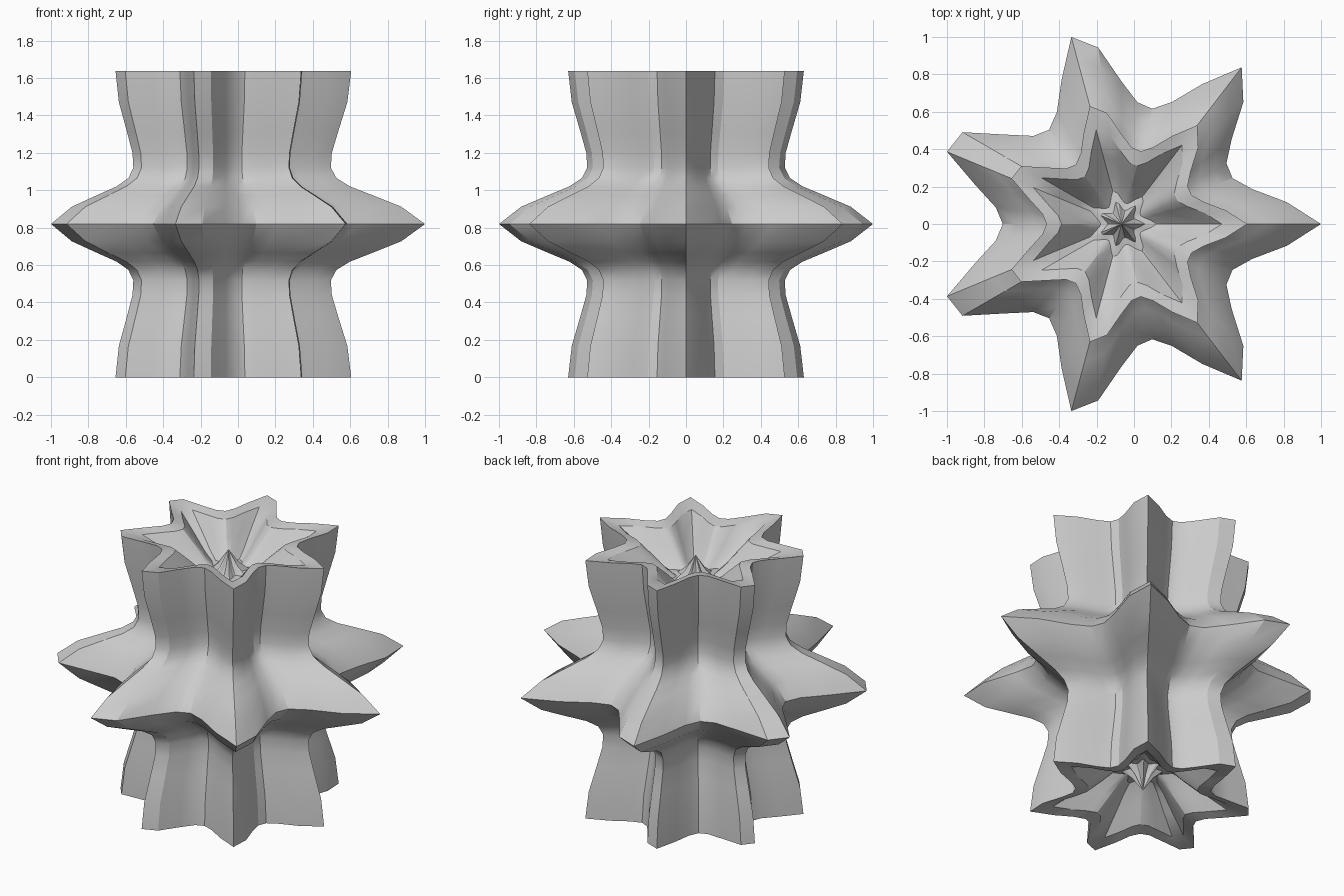
import bpy
import bmesh
from math import sin, cos, pi, radians

old = bpy.data.objects.get("Cube")
if old:
    bpy.data.objects.remove(old)

POINTS, SHARP, POWER = 7, 0.2, 1.7   # seven spikes around and in profile
AROUND, RINGS = 48, 32
SIZE = 1.067


def star(angle):
    """Radius of a spiked star outline at an angle, with its tips at 1."""
    t = POINTS * angle / 4
    return (abs(cos(t)) ** POWER + abs(sin(t)) ** POWER) ** (-1 / SHARP)


# Vertex rings of the star-shaped body, from the lower pole to the upper pole
bm = bmesh.new()
rings = []
for i in range(1, RINGS):
    lat = pi * (i / RINGS - 0.5)
    rad, z = SIZE * star(lat) * cos(lat), SIZE * star(lat) * sin(lat)
    ring = []
    for j in range(AROUND):
        a = 2 * pi * j / AROUND
        a = a if a <= pi else a - 2 * pi
        ring.append(bm.verts.new((rad * star(a) * cos(a), rad * star(a) * sin(a), z)))
    rings.append(ring)
pole = SIZE * star(pi / 2)
bottom, top = bm.verts.new((0, 0, -pole)), bm.verts.new((0, 0, pole))

# Skin the rings and close the poles
for j in range(AROUND):
    k = (j + 1) % AROUND
    for low, high in zip(rings, rings[1:]):
        bm.faces.new((low[j], low[k], high[k], high[j]))
    bm.faces.new((bottom, rings[0][k], rings[0][j]))
    bm.faces.new((top, rings[-1][j], rings[-1][k]))

# Stand on the ground and centre the outline
zmin = min(v.co.z for v in bm.verts)
xs = [v.co.x for v in bm.verts]
bmesh.ops.translate(bm, verts=bm.verts, vec=(-(min(xs) + max(xs)) / 2, 0, -zmin))

mesh = bpy.data.meshes.new("spiked_star_body")
bm.to_mesh(mesh)
bm.free()
body = bpy.data.objects.new("spiked_star_body", mesh)
bpy.context.collection.objects.link(body)

# Single plain grey
grey = bpy.data.materials.new("light grey")
grey.use_nodes = True
colour = (0.6, 0.6, 0.6, 1)
grey.diffuse_color = colour
grey.node_tree.nodes["Principled BSDF"].inputs["Base Color"].default_value = colour
mesh.materials.append(grey)

# Smooth surface with crisp ridges
bpy.ops.object.select_all(action="DESELECT")
body.select_set(True)
bpy.context.view_layer.objects.active = body
bpy.ops.object.shade_smooth_by_angle(angle=radians(30))
